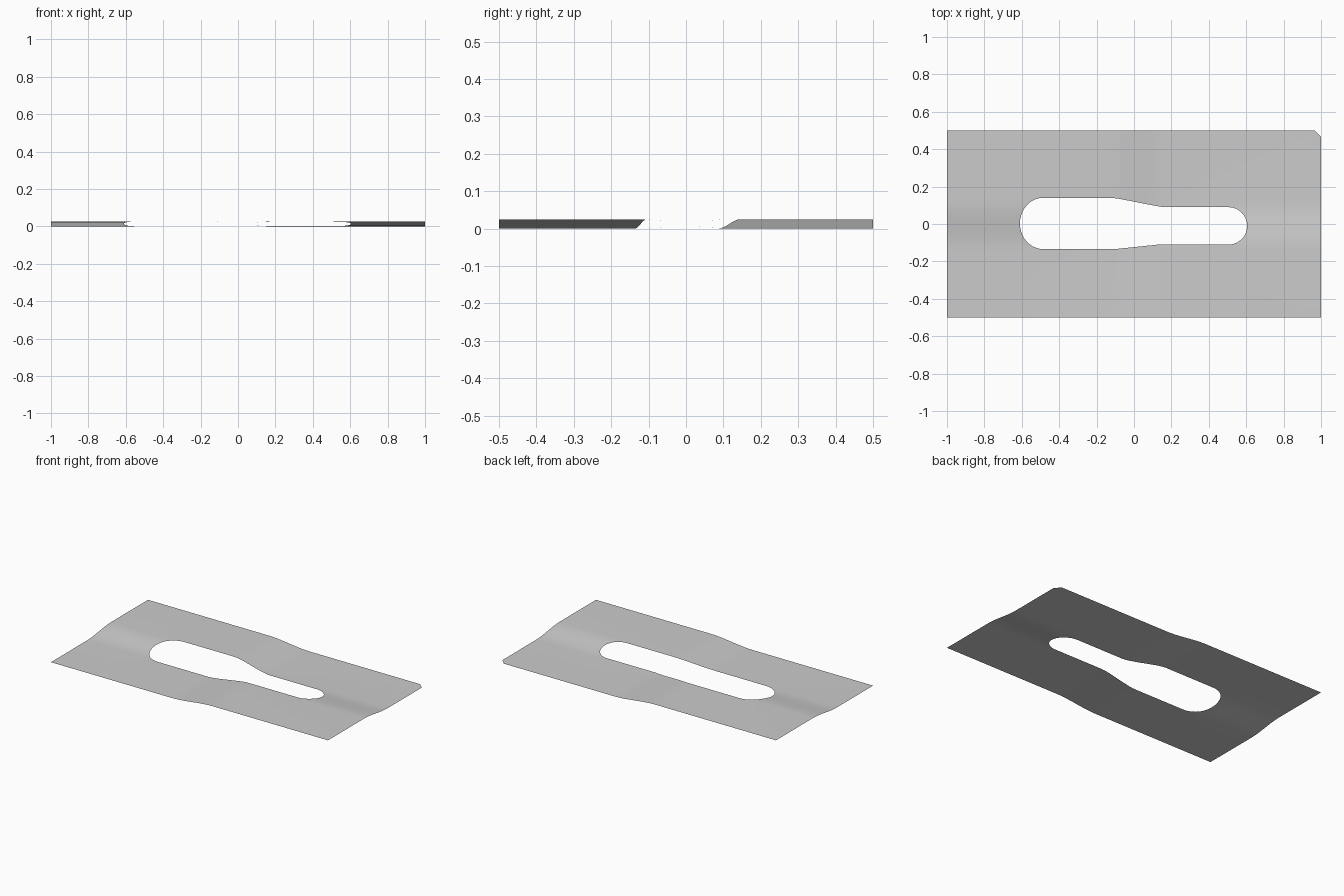
import bpy, bmesh, math

cube = bpy.data.objects.get("Cube")
if cube:
    bpy.data.objects.remove(cube, do_unlink=True)

HEIGHT = 0.025
X_BEND = (-0.13, 0.17)
Y_BEND = (-0.13, 0.12)
STEPS = 10


def ease(value, bend):
    t = (value - bend[0]) / (bend[1] - bend[0])
    t = min(1.0, max(0.0, t))
    return t * t * (3 - 2 * t)


def arc(cx, cy, rx, ry, start, count=20):
    """Half ellipse, counter-clockwise from the start angle."""
    angles = [start + math.pi * i / count for i in range(count + 1)]
    return [(cx + rx * math.cos(a), cy + ry * math.sin(a)) for a in angles]


def add_loop(bm, points):
    verts = [bm.verts.new((x, y, 0)) for x, y in points]
    for a, b in zip(verts, verts[1:] + verts[:1]):
        bm.edges.new((a, b))


bm = bmesh.new()

# Outer outline with one clipped corner
add_loop(bm, [(-1, -0.5), (1, -0.5), (1, 0.465), (0.965, 0.5), (-1, 0.5)])

# Slot, wide on one side and narrow on the other
slot = arc(0.505, -0.01, 0.1, 0.1, -math.pi / 2)
slot += [(0.16, 0.09), (0.12, 0.096), (-0.08, 0.135), (-0.12, 0.14)]
slot += arc(-0.485, 0.003, 0.125, 0.137, math.pi / 2)
slot += [(-0.1, -0.134), (0.13, -0.11)]
add_loop(bm, slot)
bmesh.ops.triangle_fill(bm, use_beauty=True, edges=bm.edges[:], normal=(0, 0, 1))

# Cut bend lines, then raise opposite quarters
for axis, bend in enumerate((X_BEND, Y_BEND)):
    for i in range(STEPS + 1):
        co, no = [0, 0, 0], [0, 0, 0]
        co[axis] = bend[0] + (bend[1] - bend[0]) * i / STEPS
        no[axis] = 1
        bmesh.ops.bisect_plane(bm, geom=bm.verts[:] + bm.edges[:] + bm.faces[:],
                               plane_co=co, plane_no=no, dist=1e-5)
for v in bm.verts:
    a, b = ease(v.co.x, X_BEND), ease(v.co.y, Y_BEND)
    v.co.z = HEIGHT * (a + b - 2 * a * b)

bm.normal_update()
for f in bm.faces:
    if f.normal.z < 0:
        f.normal_flip()
    f.smooth = True

mesh = bpy.data.meshes.new("slotted_sheet")
bm.to_mesh(mesh)
bm.free()
sheet = bpy.data.objects.new("slotted_sheet", mesh)
bpy.context.collection.objects.link(sheet)

# Plain grey finish
grey = bpy.data.materials.new("light_grey")
grey.use_nodes = True
colour = (0.6, 0.6, 0.6, 1)
grey.diffuse_color = colour
grey.node_tree.nodes["Principled BSDF"].inputs["Base Color"].default_value = colour
mesh.materials.append(grey)
